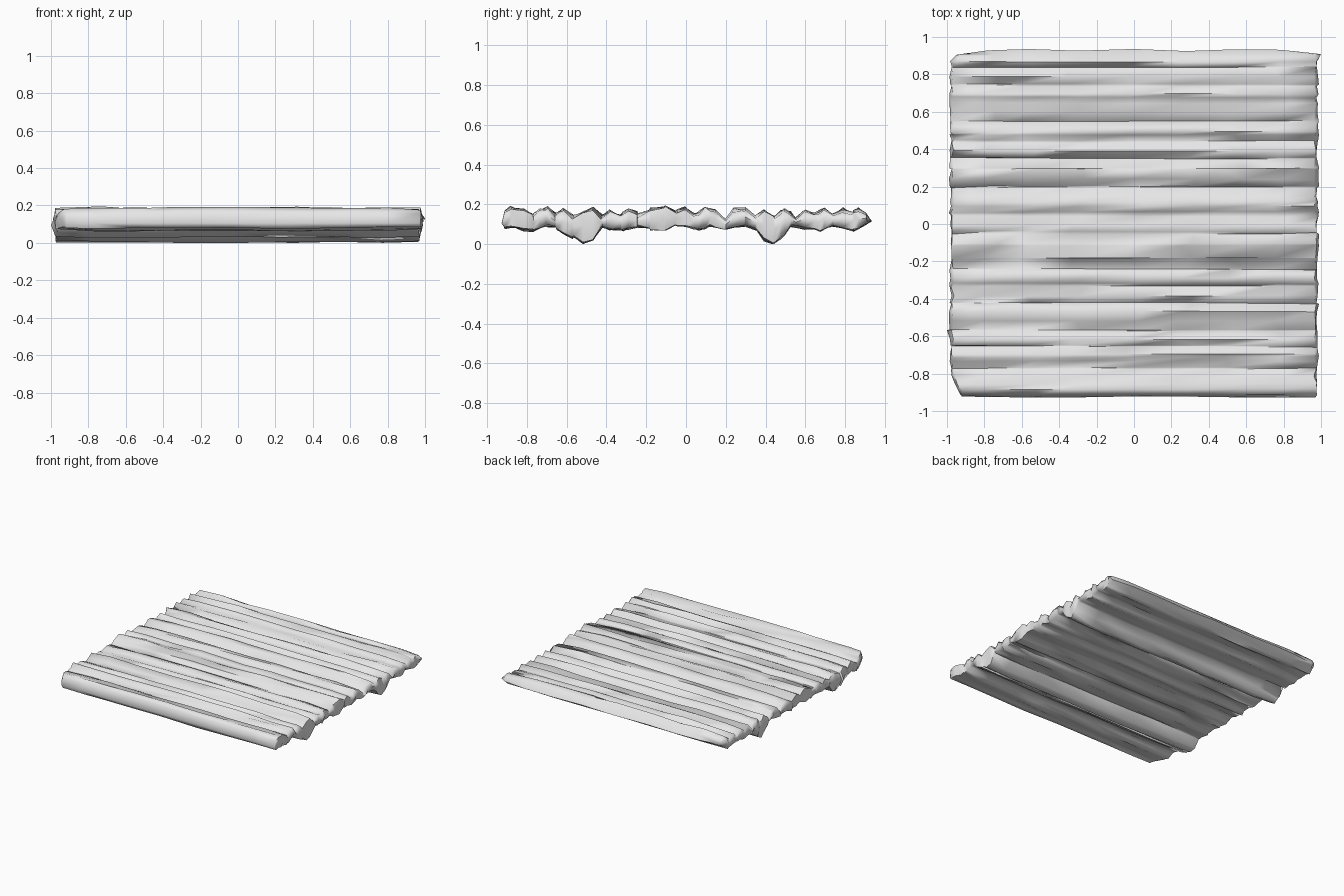
import bpy, bmesh, random

if "Cube" in bpy.data.objects:
    bpy.data.objects.remove(bpy.data.objects["Cube"])

random.seed(7)

# One flat colour
grey = bpy.data.materials.new("weathered grey")
grey.diffuse_color = (0.8, 0.8, 0.8, 1)
grey.use_nodes = True
grey.node_tree.nodes["Principled BSDF"].inputs["Base Color"].default_value = grey.diffuse_color

# Cross-section across y: crests and valleys above, trunks and two runners below
TOP = [(-.91, .162), (-.88, .183), (-.81, .176), (-.775, .145), (-.735, .172), (-.69, .185),
       (-.655, .15), (-.61, .178), (-.565, .14), (-.52, .165), (-.47, .182), (-.425, .14),
       (-.38, .172), (-.335, .150), (-.29, .175), (-.24, .155), (-.18, .180), (-.10, .190),
       (-.05, .165), (-.01, .180), (.04, .150), (.10, .182), (.155, .165), (.195, .130),
       (.24, .172), (.30, .178), (.355, .135), (.40, .176), (.445, .145), (.49, .178),
       (.555, .135), (.60, .172), (.645, .150), (.69, .180), (.745, .150), (.79, .178),
       (.83, .155), (.87, .183), (.91, .160)]
BOTTOM = [(-.91, .085), (-.85, .085), (-.77, .066), (-.71, .09), (-.65, .08), (-.57, .035),
          (-.52, .008), (-.47, .025), (-.42, .085), (-.32, .072), (-.25, .09), (-.19, .075),
          (-.11, .07), (-.04, .095), (.06, .07), (.12, .09), (.20, .075), (.29, .095),
          (.36, .07), (.40, .02), (.44, .005), (.48, .03), (.53, .09), (.60, .075),
          (.68, .07), (.74, .09), (.84, .068), (.91, .1)]
XS = [-.97, -.78, -.56, -.3, 0, .28, .54, .78, .97]


def sample(profile, y):
    """Height of a piecewise profile at y."""
    for (y0, z0), (y1, z1) in zip(profile, profile[1:]):
        if y <= y1:
            return z0 + (z1 - z0) * (y - y0) / (y1 - y0)
    return profile[-1][1]


def wander(amount):
    """Slow random drift of one ridge along its length."""
    a, b, c = (random.uniform(-amount, amount) for _ in range(3))
    return lambda t: (a * (1 - t) + b * t) * .7 + c * 2 * t * (1 - t)


ys = sorted({y for y, _ in TOP} | {y for y, _ in BOTTOM})
n = len(ys)
slide = [wander(.009) for _ in ys]
rise = [wander(.010) for _ in ys]
sag = [wander(.009) for _ in ys]
bulge_l = [random.uniform(-.99, -.974) for _ in ys]
bulge_r = [random.uniform(.974, .99) for _ in ys]
bulge_l[n // 5] = -1
bulge_r[n - 1] = 1

bm = bmesh.new()
rows_top, rows_bottom, front_edge, back_edge = [], [], [], []
for k, x in enumerate(XS):
    t = k / (len(XS) - 1)
    order = sorted(y + slide[j](t) for j, y in enumerate(ys))
    top, bottom = [], []
    for j, y in enumerate(order):
        px = x + (random.uniform(-.01, .008) if abs(x) > .9 else random.uniform(-.06, .06))
        # clipped front left and back left corners
        if k == 0:
            px += .05 * max(0, (-y - .77) / .14) + .05 * max(0, (y - .84) / .08)
        end = .008 if abs(x) > .9 else 0
        zt = sample(TOP, ys[j]) + rise[j](t) + random.uniform(-.008, .006) - end
        zb = sample(BOTTOM, ys[j]) + sag[j](t) + random.uniform(-.005, .005) + end / 2
        top.append(bm.verts.new((px, y, min(zt, .197))))
        bottom.append(bm.verts.new((px, y, max(zb, 0))))
    rows_top.append(top)
    rows_bottom.append(bottom)
    fx = x + .05 if k == 0 else x
    bx = x + .05 if k == 0 else x
    front_edge.append(bm.verts.new((fx, -.925 + random.uniform(-.006, .004), .105)))
    by = .875 if k == 0 else .93 + random.uniform(-.006, .006)
    if k == len(XS) - 1:
        by = .91
    back_edge.append(bm.verts.new((bx, by, .115)))
    back_edge[-1].co.y = max(by, order[-1] + .005)

# Upper, lower and long side skins
for k in range(len(XS) - 1):
    for j in range(n - 1):
        for rows in (rows_top, rows_bottom):
            a, b, c, d = rows[k][j], rows[k + 1][j], rows[k + 1][j + 1], rows[k][j + 1]
            bm.faces.new((a, b, c) if rows is rows_top else (a, c, b))
            bm.faces.new((a, c, d) if rows is rows_top else (a, d, c))
    for edge, j in ((front_edge, 0), (back_edge, n - 1)):
        for rows in (rows_top, rows_bottom):
            bm.faces.new((edge[k], edge[k + 1], rows[k + 1][j], rows[k][j]))

# Ragged, slightly bulging trunk ends
for k, bulge, side in ((0, bulge_l, -1), (len(XS) - 1, bulge_r, 1)):
    mid = []
    for j in range(n):
        a, b = rows_top[k][j].co, rows_bottom[k][j].co
        x = bulge[j]
        if side < 0 and (ys[j] < -.84 or ys[j] > .87):
            x = a.x - .012
        mid.append(bm.verts.new((x, a.y, a.z * .55 + b.z * .45)))
    for rows in (rows_top, rows_bottom):
        for j in range(n - 1):
            bm.faces.new((rows[k][j], rows[k][j + 1], mid[j + 1], mid[j]))
        bm.faces.new((front_edge[k], rows[k][0], mid[0]))
        bm.faces.new((back_edge[k], rows[k][-1], mid[-1]))

bmesh.ops.recalc_face_normals(bm, faces=bm.faces[:])

# Set the raft on the floor
low = min(v.co.z for v in bm.verts)
bmesh.ops.translate(bm, verts=bm.verts[:], vec=(0, 0, -low))

mesh = bpy.data.meshes.new("log_raft")
bm.to_mesh(mesh)
bm.free()
raft = bpy.data.objects.new("log_raft", mesh)
bpy.context.collection.objects.link(raft)
mesh.materials.append(grey)
bpy.context.view_layer.objects.active = raft
raft.select_set(True)
bpy.ops.object.shade_smooth_by_angle(angle=1.2)
